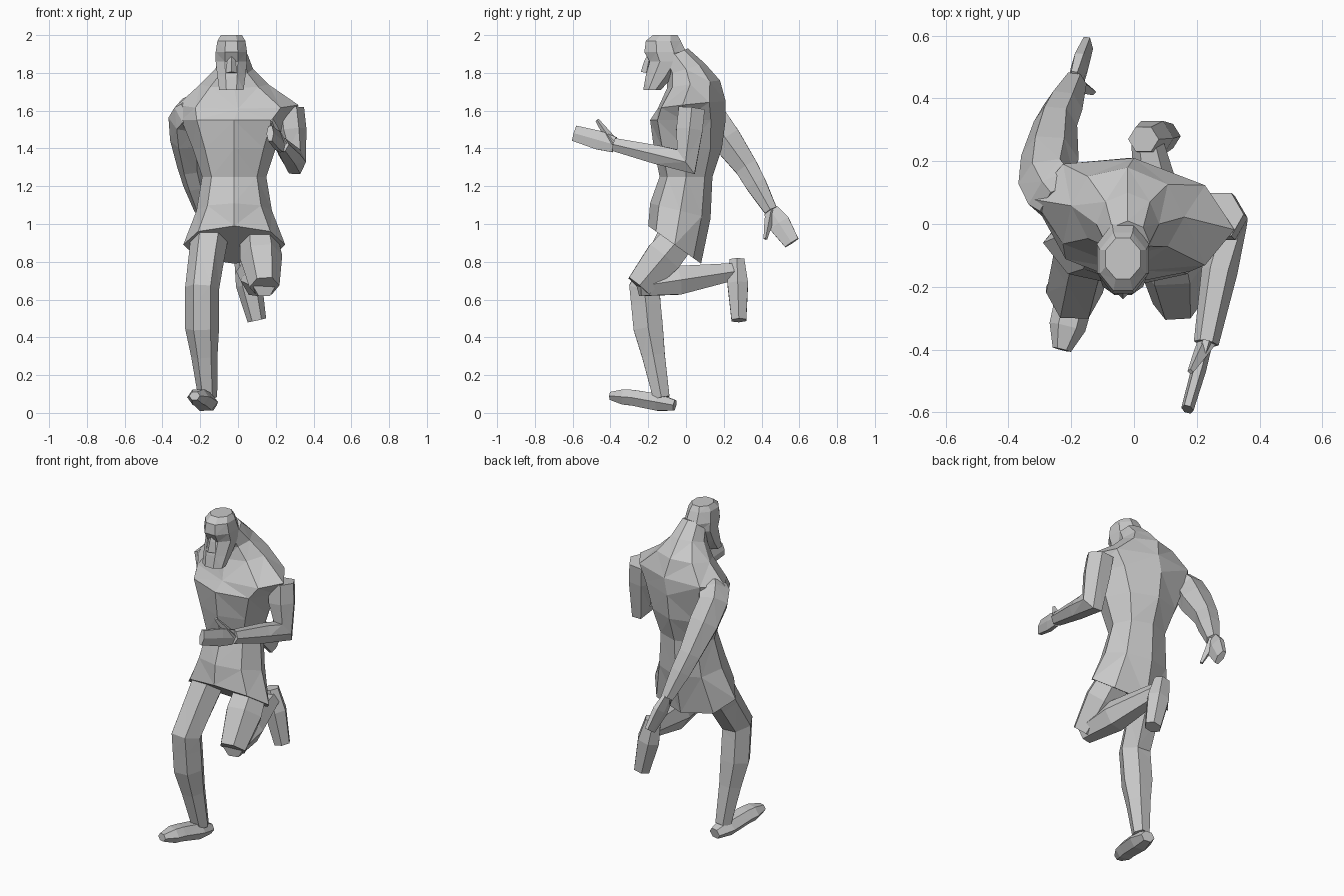
import bpy, bmesh, math
from mathutils import Vector

if "Cube" in bpy.data.objects:
    bpy.data.objects.remove(bpy.data.objects["Cube"], do_unlink=True)

grey = bpy.data.materials.new("plain grey")
grey.use_nodes = True
shade = 0.58
grey.diffuse_color = (shade, shade, shade, 1)
grey.node_tree.nodes["Principled BSDF"].inputs["Base Color"].default_value = (shade, shade, shade, 1)


def loft(name, rings):
    """Skin a stack of point rings, close both ends and keep the faces flat."""
    bm = bmesh.new()
    loops = [[bm.verts.new(point) for point in ring] for ring in rings]
    for low, high in zip(loops, loops[1:]):
        for i in range(len(low)):
            # the negative index wraps the last side round to the first
            bm.faces.new((low[i - 1], low[i], high[i], high[i - 1]))
    bmesh.ops.triangulate(bm, faces=bm.faces[:])
    bm.faces.new(loops[0])
    bm.faces.new(loops[-1])
    bmesh.ops.recalc_face_normals(bm, faces=bm.faces)
    mesh = bpy.data.meshes.new(name)
    bm.to_mesh(mesh)
    bm.free()
    mesh.materials.append(grey)
    bpy.context.collection.objects.link(bpy.data.objects.new(name, mesh))


def slice_ring(z, wide, deep, x=-0.02, y=0.0, dip=0.0, twist=0.0, turn=0.0):
    """Level eight-sided section; dip lowers its back, twist swings one side forward."""
    ring = []
    for k in range(8):
        angle = math.tau * k / 8 + turn
        side, back = wide * math.cos(angle), deep * math.sin(angle)
        ring.append(Vector((x + side, y + back - twist * side, z - dip * math.sin(angle))))
    return ring


def add_muscles(joints, swell):
    """Insert a swollen station partway along every bone."""
    stations = [joints[0]]
    for (start, thick), (end, thin) in zip(joints, joints[1:]):
        belly = start.lerp(end, 0.4)
        stations += [(belly, swell * (thick + thin) / 2), (end, thin)]
    return stations


def limb(name, *joints, flat=1.0, swell=1.15, sides=6):
    """Loft through (joint, radius) pairs, mitred at the bends."""
    stations = add_muscles(joints, swell)
    rings = []
    for i, (centre, radius) in enumerate(stations):
        before = stations[max(i - 1, 0)][0]
        after = stations[min(i + 1, len(stations) - 1)][0]
        arriving, leaving = (centre - before).normalized(), (after - centre).normalized()
        along = (arriving + leaving).normalized()
        mitre = max(along.dot(arriving), along.dot(leaving), 0.6)
        across = Vector((1, 0, 0))
        across = (across - along * across.dot(along)).normalized()
        deep = along.cross(across) * flat / mitre
        ring = []
        for k in range(sides):
            angle = math.tau * k / sides
            point = centre + radius * (across * math.cos(angle) + deep * math.sin(angle))
            point.z = max(point.z, 0)  # soles stay on the ground
            ring.append(point)
        rings.append(ring)
    loft(name, rings)


def at(x, y, z):
    return Vector((x, y, z))


# Tunic: slanted flared hem, waist, ribs, broad twisted shoulders, sloping neck
loft("tunic_torso", [
    slice_ring(0.89, wide=0.27, deep=0.14, y=-0.06, dip=0.1),
    slice_ring(1.07, wide=0.2, deep=0.16, y=-0.03, dip=0.04),
    slice_ring(1.25, wide=0.17, deep=0.14),
    slice_ring(1.4, wide=0.22, deep=0.18, y=0.01, twist=0.05),
    slice_ring(1.55, wide=0.28, deep=0.2, y=0.01, twist=0.1),
    slice_ring(1.63, wide=0.32, deep=0.18, x=0, y=0.03, dip=-0.02, twist=0.15),
    slice_ring(1.74, wide=0.18, deep=0.14, y=0.04, dip=-0.02, twist=0.1),
    slice_ring(1.82, wide=0.1, deep=0.1, dip=-0.03),
    slice_ring(1.9, wide=0.07, deep=0.07, y=-0.06, dip=-0.03),
])

# Head: square beard widening to the brow, then a flat crown
head_x, half_side = -0.035, math.pi / 8
loft("head", [
    slice_ring(z, wide, deep, x=head_x, y=y, turn=half_side)
    for z, wide, deep, y in (
        (1.71, 0.07, 0.05, -0.18),
        (1.78, 0.08, 0.08, -0.14),
        (1.86, 0.09, 0.1, -0.1),
        (1.91, 0.09, 0.12, -0.11),
        (1.97, 0.08, 0.1, -0.12),
        (2, 0.06, 0.07, -0.11),
    )
])
limb("nose", (at(head_x, -0.19, 1.9), 0.01), (at(head_x, -0.21, 1.8), 0.03), sides=4)

# Right arm swung back
collar, shoulder = at(-0.23, 0.07, 1.61), at(-0.28, 0.14, 1.55)
elbow, wrist, fingertip = at(-0.25, 0.32, 1.3), at(-0.19, 0.45, 1.07), at(-0.15, 0.56, 0.9)
limb("right_arm", (collar, 0.08), (shoulder, 0.09), (elbow, 0.07), (wrist, 0.04))
limb("right_hand", (wrist, 0.02), (fingertip, 0.02), flat=2.4, swell=1.4)
limb("right_thumb", (wrist, 0.03), (at(-0.13, 0.42, 0.92), 0.01), sides=4)

# Left arm bent sharply at the elbow, reaching forward
shoulder = at(0.27, 0.03, 1.61)
elbow, wrist, fingertip = at(0.3, 0, 1.33), at(0.23, -0.38, 1.42), at(0.17, -0.59, 1.48)
limb("left_arm", (shoulder, 0.08), (elbow, 0.06), (wrist, 0.04))
limb("left_hand", (wrist, 0.02), (fingertip, 0.02), flat=2.4, swell=1.2)
limb("left_thumb", (wrist, 0.03), (at(0.18, -0.47, 1.55), 0.01), sides=4)

# Right leg planted, with a full calf, toes turned out and slightly raised
hip, knee = at(-0.15, -0.06, 0.94), at(-0.19, -0.22, 0.66)
calf, ankle = at(-0.19, -0.2, 0.45), at(-0.16, -0.13, 0.08)
heel, ball, toe = at(-0.15, -0.06, 0.04), at(-0.2, -0.28, 0.08), at(-0.23, -0.4, 0.09)
limb("right_leg", (hip, 0.1), (knee, 0.09), (calf, 0.09), (ankle, 0.05), swell=1)
limb("right_foot", (heel, 0.04), (ball, 0.06), (toe, 0.03), flat=0.8, swell=1.3)

# Left leg lifted: knee forward, shin trailing, foot hanging
hip, knee, ankle = at(0.11, -0.03, 0.93), at(0.14, -0.25, 0.67), at(0.04, 0.27, 0.75)
heel, toe = at(0.03, 0.27, 0.81), at(0.1, 0.28, 0.49)
limb("left_thigh", (hip, 0.1), (knee, 0.08), swell=1.25)
limb("left_shin", (knee, 0.06), (ankle, 0.05), swell=1.6)
limb("left_foot", (heel, 0.05), (toe, 0.05), flat=0.9, swell=1.4)
